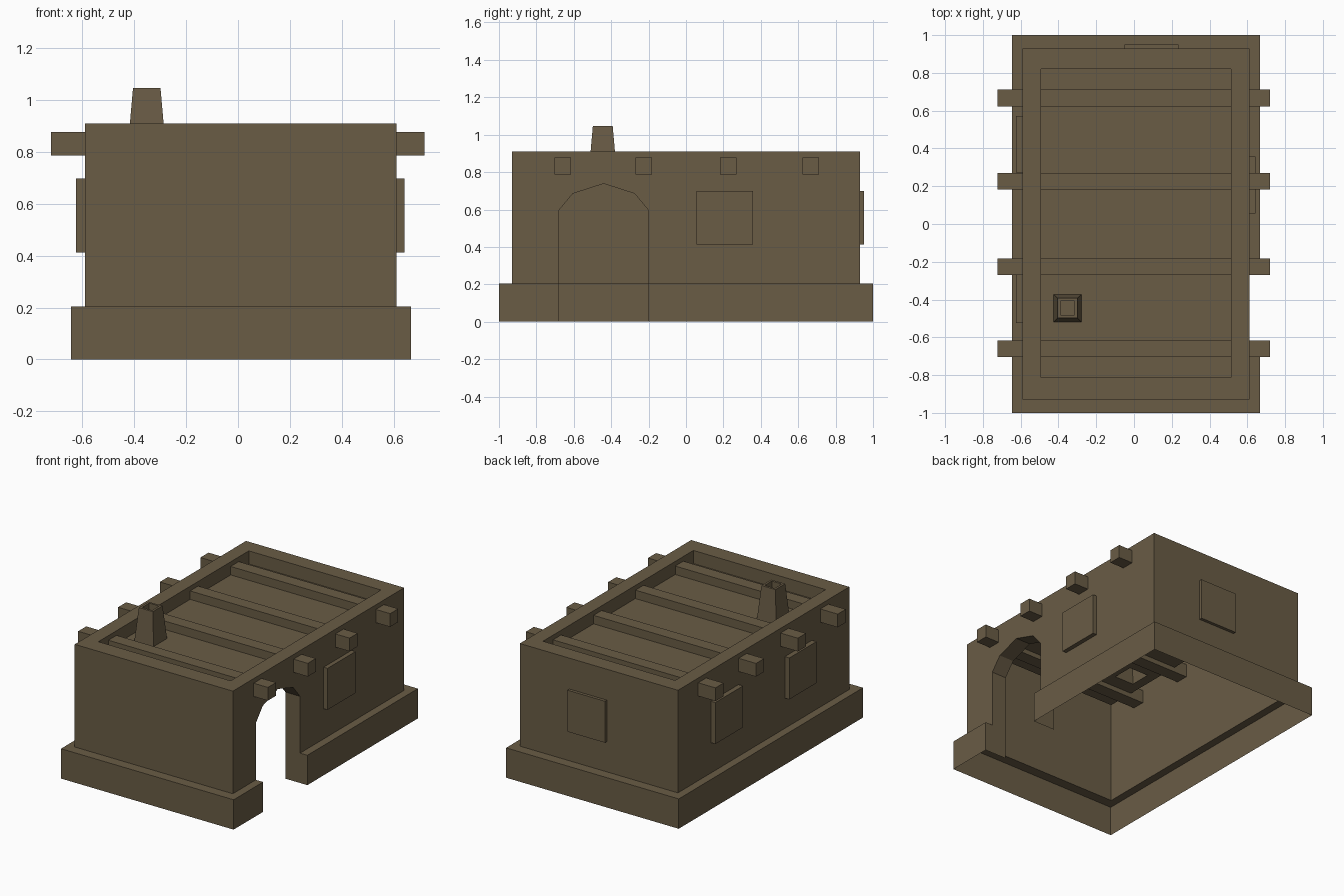
import bpy, bmesh

if "Cube" in bpy.data.objects:
    bpy.data.objects.remove(bpy.data.objects["Cube"])

clay = bpy.data.materials.new("mud_brown")
clay.diffuse_color = (0.142, 0.107, 0.060, 1)
clay.use_nodes = True
clay.node_tree.nodes["Principled BSDF"].inputs["Base Color"].default_value = clay.diffuse_color


def finish(name, bm):
    me = bpy.data.meshes.new(name)
    bm.to_mesh(me)
    bm.free()
    me.materials.append(clay)
    ob = bpy.data.objects.new(name, me)
    bpy.context.collection.objects.link(ob)
    return ob


def rect_rings(bm, rects, cap=False):
    """Skin through rectangles (x0, x1, y0, y1, z); returns the quads of each step."""
    rings = [[bm.verts.new(p) for p in ((a, c, z), (b, c, z), (b, d, z), (a, d, z))]
             for a, b, c, d, z in rects]
    steps = [[bm.faces.new((lo[i], lo[(i + 1) % 4], hi[(i + 1) % 4], hi[i])) for i in range(4)]
             for lo, hi in zip(rings, rings[1:])]
    if cap:
        bm.faces.new(rings[-1])
    return steps


def box(name, x0, x1, y0, y1, z0, z1):
    bm = bmesh.new()
    rect_rings(bm, [(x0, x1, y0, y1, z0), (x0, x1, y0, y1, z1)], cap=True)
    bm.faces.new([bm.verts[:][i] for i in (3, 2, 1, 0)])
    return finish(name, bm)


def centred(x, y, half, z):
    return (x - half, x + half, y - half, y + half, z)


# Main levels and outlines
BASE_Z, WALL_Z, DECK_Z = 0.205, 0.91, 0.82
OUTER = (-0.59, 0.612, -0.93, 0.93)
INNER = (-0.492, 0.513, -0.813, 0.82)
PLINTH = (-0.645, 0.667, -1.0, 1.0)
DOOR0, DOOR1, JAMB_X = -0.68, -0.2, 0.5
ARCH = [(DOOR0, 0.595), (-0.605, 0.685), (-0.44, 0.738), (-0.275, 0.685), (DOOR1, 0.595)]
CHIM = (-0.352, -0.445)

# Plinth: hollow skirt with a gap at the doorway
bm = bmesh.new()
rect_rings(bm, [(*PLINTH, 0), (*PLINTH, BASE_Z), (*OUTER, BASE_Z)])
for y in (DOOR0, DOOR1):
    bmesh.ops.bisect_plane(bm, geom=bm.verts[:] + bm.edges[:] + bm.faces[:],
                           plane_co=(0, y, 0), plane_no=(0, 1, 0))
gap = [f for f in bm.faces if f.calc_center_median().x > JAMB_X
       and DOOR0 < f.calc_center_median().y < DOOR1]
bmesh.ops.delete(bm, geom=gap, context='FACES')
for y, flip in ((DOOR0, True), (DOOR1, False)):
    pts = [(JAMB_X, y, 0), (PLINTH[1], y, 0), (PLINTH[1], y, BASE_Z), (JAMB_X, y, BASE_Z)]
    bm.faces.new([bm.verts.new(p) for p in (pts[::-1] if flip else pts)])
finish("plinth", bm)

# Walls with parapet; the right-hand wall is redrawn around the arched door
bm = bmesh.new()
steps = rect_rings(bm, [(*OUTER, BASE_Z), (*OUTER, WALL_Z), (*INNER, WALL_Z), (*INNER, DECK_Z)])
bmesh.ops.delete(bm, geom=[steps[0][1]], context='FACES')
door = [(DOOR0, BASE_Z)] + ARCH + [(DOOR1, BASE_Z)]
outline = [(OUTER[2], BASE_Z)] + door + [(OUTER[3], BASE_Z), (OUTER[3], WALL_Z), (OUTER[2], WALL_Z)]
bm.faces.new([bm.verts.new((OUTER[1], y, z)) for y, z in outline])
edge = [[bm.verts.new((x, y, z)) for y, z in door] for x in (JAMB_X, OUTER[1])]
for i in range(len(door) - 1):
    bm.faces.new((edge[0][i], edge[0][i + 1], edge[1][i + 1], edge[1][i]))
bmesh.ops.remove_doubles(bm, verts=bm.verts[:], dist=1e-5)
finish("walls", bm)

# Roof deck, open under the chimney
bm = bmesh.new()
rect_rings(bm, [(*INNER, DECK_Z), centred(*CHIM, 0.073, DECK_Z)])
finish("roof_deck", bm)

# Tapered chimney with a sunken flue
bm = bmesh.new()
rect_rings(bm, [centred(*CHIM, 0.073, DECK_Z), centred(*CHIM, 0.053, 1.047),
                centred(*CHIM, 0.038, 1.047), centred(*CHIM, 0.038, 0.99)], cap=True)
finish("chimney", bm)

# Roof beams passing through both side walls
for i, y in enumerate((-0.66, -0.227, 0.227, 0.667)):
    box(f"roof_beam_{i + 1}", -0.722, 0.72, y - 0.044, y + 0.044, 0.787, 0.878)

# Shutters standing proud of the walls
Z0, Z1 = 0.413, 0.698
box("shutter_right", OUTER[1], 0.642, 0.055, 0.358, Z0, Z1)
box("shutter_left_back", -0.624, OUTER[0], 0.272, 0.572, Z0, Z1)
box("shutter_left_front", -0.624, OUTER[0], -0.525, -0.23, Z0, Z1)
box("shutter_back", -0.05, 0.235, OUTER[3], 0.951, Z0, Z1)
